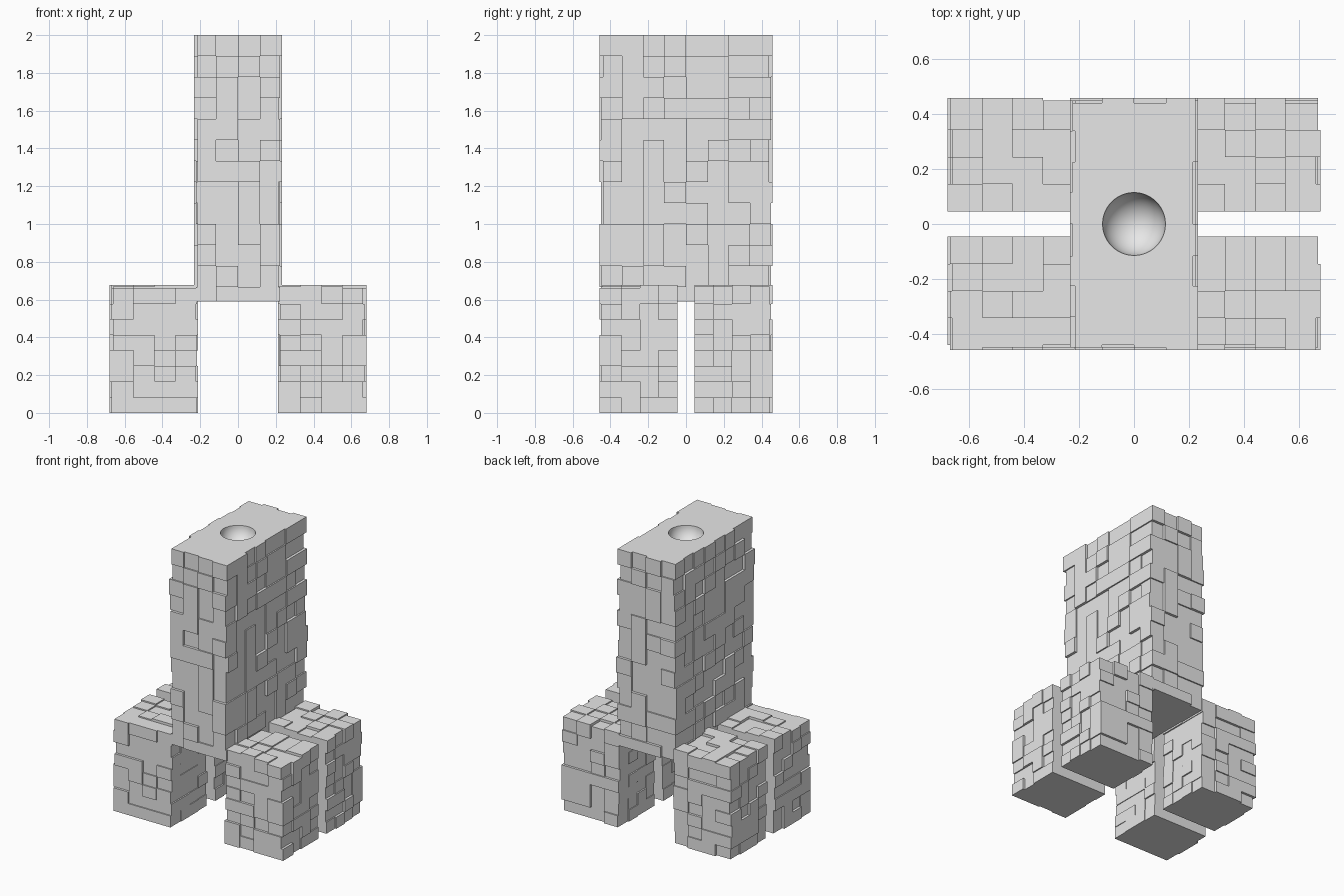
import bpy, bmesh, math, random

if "Cube" in bpy.data.objects:
    bpy.data.objects.remove(bpy.data.objects["Cube"])

random.seed(7)

grey = bpy.data.materials.new("stone grey")
grey.diffuse_color = (0.8, 0.8, 0.8, 1)
grey.use_nodes = True
grey.node_tree.nodes["Principled BSDF"].inputs["Base Color"].default_value = grey.diffuse_color


def make_object(name, bm):
    bmesh.ops.remove_doubles(bm, verts=bm.verts, dist=1e-5)
    mesh = bpy.data.meshes.new(name)
    bm.to_mesh(mesh)
    bm.free()
    mesh.materials.append(grey)
    obj = bpy.data.objects.new(name, mesh)
    bpy.context.collection.objects.link(obj)
    return obj


def add_quad(bm, axis, sign, pos, span_b, span_c):
    """Rectangle across one axis, facing along sign."""
    b, c = (axis + 1) % 3, (axis + 2) % 3
    verts = []
    for i, j in ((0, 0), (1, 0), (1, 1), (0, 1)):
        co = [0, 0, 0]
        co[axis], co[b], co[c] = pos, span_b[i], span_c[j]
        verts.append(bm.verts.new(co))
    bm.faces.new(verts if sign > 0 else verts[::-1])


def stone_block(name, lines, relief, skip=()):
    """Box on a grid whose cells stand out by random steps.
    relief maps (axis, sign) to the greatest step; other sides are flat."""
    bm = bmesh.new()
    size = [len(l) - 1 for l in lines]
    heights = {}

    def height(axis, sign, cell):
        key = (axis, sign, cell[(axis + 1) % 3], cell[(axis + 2) % 3])
        if key not in heights:
            heights[key] = relief.get((axis, sign), 0) * random.choice((0, 0.5, 1))
        return heights[key]

    def span(axis, cell):
        i = cell[axis]
        lo, hi = lines[axis][i], lines[axis][i + 1]
        if i == 0:
            lo -= height(axis, -1, cell)
        if i == size[axis] - 1:
            hi += height(axis, 1, cell)
        return lo, hi

    for axis in range(3):
        b, c = (axis + 1) % 3, (axis + 2) % 3
        for sign in (-1, 1):
            for i in range(size[b]):
                for j in range(size[c]):
                    cell = [0, 0, 0]
                    cell[axis] = size[axis] - 1 if sign > 0 else 0
                    cell[b], cell[c] = i, j
                    if (axis, sign, i, j) in skip:
                        continue
                    base = lines[axis][-1 if sign > 0 else 0]
                    h = height(axis, sign, cell)
                    add_quad(bm, axis, sign, base + sign * h, span(b, cell), span(c, cell))
                    # walls of the step down to lower neighbours
                    for t in (b, c):
                        u = 3 - axis - t
                        for d in (-1, 1):
                            near = list(cell)
                            near[t] += d
                            if not 0 <= near[t] < size[t]:
                                continue
                            low = height(axis, sign, near)
                            if h <= low:
                                continue
                            rise = sorted((base + sign * low, base + sign * h))
                            spans = {axis: rise, u: span(u, cell)}
                            pos = lines[t][cell[t] + (d > 0)]
                            add_quad(bm, t, d, pos, spans[(t + 1) % 3], spans[(t + 2) % 3])
    return make_object(name, bm)


def even(lo, hi, n):
    return [lo + (hi - lo) * i / n for i in range(n + 1)]


# Tower: relief on its four sides, flat top and bottom
R, S, TOP = 0.1145, 0.117, 2.0
tower_x = [-0.214, -S, 0, S, 0.214]
tower_y = [-0.44, -0.338, -0.226, -S, 0, S, 0.226, 0.338, 0.44]
tower_z = [0.59] + [TOP - 0.1111 * k for k in range(12, -1, -1)]
sides = {(a, s): 0.019 for a in (0, 1) for s in (-1, 1)}
opening = {(2, 1, i, j) for i in (1, 2) for j in (3, 4)}
stone_block("tower", (tower_x, tower_y, tower_z), sides, opening)

# Round hollow in the tower top, with a square rim filling the opening
bm = bmesh.new()
N, RINGS = 48, 12
rings = []
for r in range(-1, RINGS):
    ring = []
    for k in range(N):
        a = 2 * math.pi * k / N
        ca, sa = math.cos(a), math.sin(a)
        if r < 0:
            rad, z = S / max(abs(ca), abs(sa)), TOP
        else:
            t = math.pi / 2 * r / RINGS
            rad, z = R * math.cos(t), TOP - R * math.sin(t)
        ring.append(bm.verts.new((rad * ca, rad * sa, z)))
    rings.append(ring)
for outer, inner in zip(rings, rings[1:]):
    for k in range(N):
        n = (k + 1) % N
        bm.faces.new((outer[k], outer[n], inner[n], inner[k]))
pole = bm.verts.new((0, 0, TOP - R))
for k in range(N):
    bm.faces.new((rings[-1][k], rings[-1][(k + 1) % N], pole))
hollow = make_object("top_hollow", bm)
bpy.context.view_layer.objects.active = hollow
hollow.select_set(True)
bpy.ops.object.shade_smooth_by_angle(angle=math.radians(30))

# Four legs: flat underneath and on the side facing the gap
for sx, x_name in ((-1, "left"), (1, "right")):
    for sy, y_name in ((-1, "front"), (1, "back")):
        xs = sorted(sx * v for v in even(0.222, 0.662, 4))
        ys = sorted(sy * v for v in even(0.046, 0.441, 4))
        zs = even(0, 0.66, 8)
        relief = {(0, sx): 0.017, (0, -sx): 0.01, (1, sy): 0.017, (2, 1): 0.018}
        stone_block(f"{y_name}_{x_name}_leg", (xs, ys, zs), relief)
